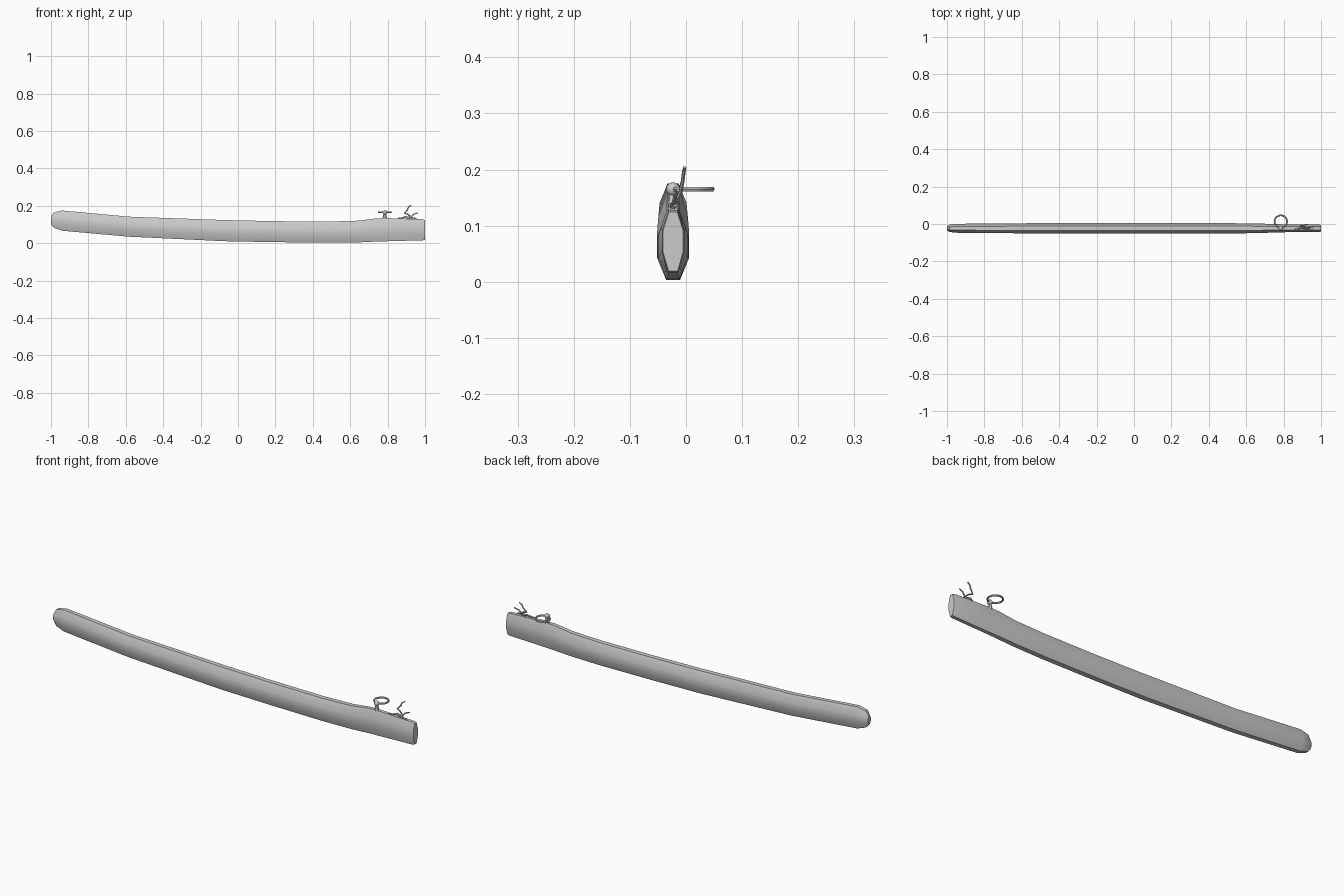
import bpy, bmesh
from mathutils import Vector

if "Cube" in bpy.data.objects:
    bpy.data.objects.remove(bpy.data.objects["Cube"])

CY = -0.023  # centre line of the sheath


def finish(obj, angle=0.7):
    bpy.ops.object.select_all(action='DESELECT')
    obj.select_set(True)
    bpy.context.view_layer.objects.active = obj
    bpy.ops.object.shade_smooth_by_angle(angle=angle)


def new_obj(name, bm):
    bmesh.ops.recalc_face_normals(bm, faces=bm.faces)
    me = bpy.data.meshes.new(name)
    bm.to_mesh(me)
    bm.free()
    ob = bpy.data.objects.new(name, me)
    bpy.context.collection.objects.link(ob)
    finish(ob)
    return ob


# Sheath body: long curved loft with a narrow eight-sided section
half = [(0.42, 1.0), (1.0, 0.36), (1.0, -0.34), (0.45, -1.0)]
section = half + [(-y, z) for y, z in reversed(half)]
# x, bottom z, top z, half width
stations = [
    (-1.0, 0.102, 0.142, 0.012), (-0.985, 0.083, 0.165, 0.020),
    (-0.94, 0.067, 0.175, 0.024), (-0.58, 0.035, 0.142, 0.027),
    (-0.07, 0.011, 0.124, 0.0285), (0.2, 0.006, 0.118, 0.0285),
    (0.49, 0.003, 0.116, 0.0275), (0.65, 0.005, 0.121, 0.026),
    (0.74, 0.009, 0.133, 0.023), (0.81, 0.011, 0.134, 0.021),
    (0.99, 0.016, 0.128, 0.020), (1.0, 0.019, 0.124, 0.018),
]
bm = bmesh.new()
rings = []
for x, lo, hi, w in stations:
    mid, h = (lo + hi) / 2, (hi - lo) / 2
    rings.append([bm.verts.new((x, CY + w * y, mid + h * z)) for y, z in section])
n = len(section)
for a, b in zip(rings, rings[1:]):
    for i in range(n):
        bm.faces.new((a[i], a[(i + 1) % n], b[(i + 1) % n], b[i]))
bm.faces.new(rings[0])
bm.faces.new(rings[-1])
new_obj("sheath_body", bm)

# Hanging ring, lying flat above the sheath
bpy.ops.mesh.primitive_torus_add(location=(0.785, 0.013, 0.165), major_radius=0.0335,
                                 minor_radius=0.0045, major_segments=20, minor_segments=6)
bpy.context.object.name = "hanging_ring"
finish(bpy.context.object)

# Ring knob and stem
bpy.ops.mesh.primitive_uv_sphere_add(segments=10, ring_count=6, radius=0.0125,
                                     location=(0.785, CY, 0.165))
bpy.context.object.name = "ring_knob"
finish(bpy.context.object)
bpy.ops.mesh.primitive_cone_add(vertices=8, radius1=0.013, radius2=0.007, depth=0.028,
                                location=(0.785, CY, 0.143))
bpy.context.object.name = "ring_stem"
finish(bpy.context.object)


# Thin tapered strands near the mouth, swept along short paths
def strand(name, pts, r, tip):
    cu = bpy.data.curves.new(name, 'CURVE')
    cu.dimensions = '3D'
    cu.bevel_depth = r
    cu.bevel_resolution = 1
    cu.use_fill_caps = True
    sp = cu.splines.new('POLY')
    sp.points.add(len(pts) - 1)
    for i, (p, c) in enumerate(zip(sp.points, pts)):
        p.co = (*c, 1)
        p.radius = 1 + (tip - 1) * i / (len(pts) - 1)
    ob = bpy.data.objects.new(name, cu)
    bpy.context.collection.objects.link(ob)
    bpy.ops.object.select_all(action='DESELECT')
    ob.select_set(True)
    bpy.context.view_layer.objects.active = ob
    bpy.ops.object.convert(target='MESH')
    finish(bpy.context.object)


strand("upright_hook", [(0.915, -0.024, 0.132), (0.922, -0.018, 0.144), (0.908, -0.014, 0.155),
                        (0.890, -0.010, 0.161), (0.906, -0.006, 0.179), (0.912, -0.004, 0.195),
                        (0.926, -0.002, 0.204)], 0.0048, 0.6)
strand("front_strand", [(0.905, -0.022, 0.134), (0.925, -0.022, 0.140), (0.940, -0.018, 0.156),
                        (0.962, -0.014, 0.163)], 0.0045, 0.6)
strand("rear_strand", [(0.925, -0.020, 0.137), (0.895, -0.020, 0.142), (0.875, -0.026, 0.135),
                       (0.855, -0.030, 0.134)], 0.0045, 0.7)
strand("side_strand", [(0.90, -0.020, 0.136), (0.93, -0.028, 0.137), (0.955, -0.030, 0.131)],
       0.0045, 0.7)
